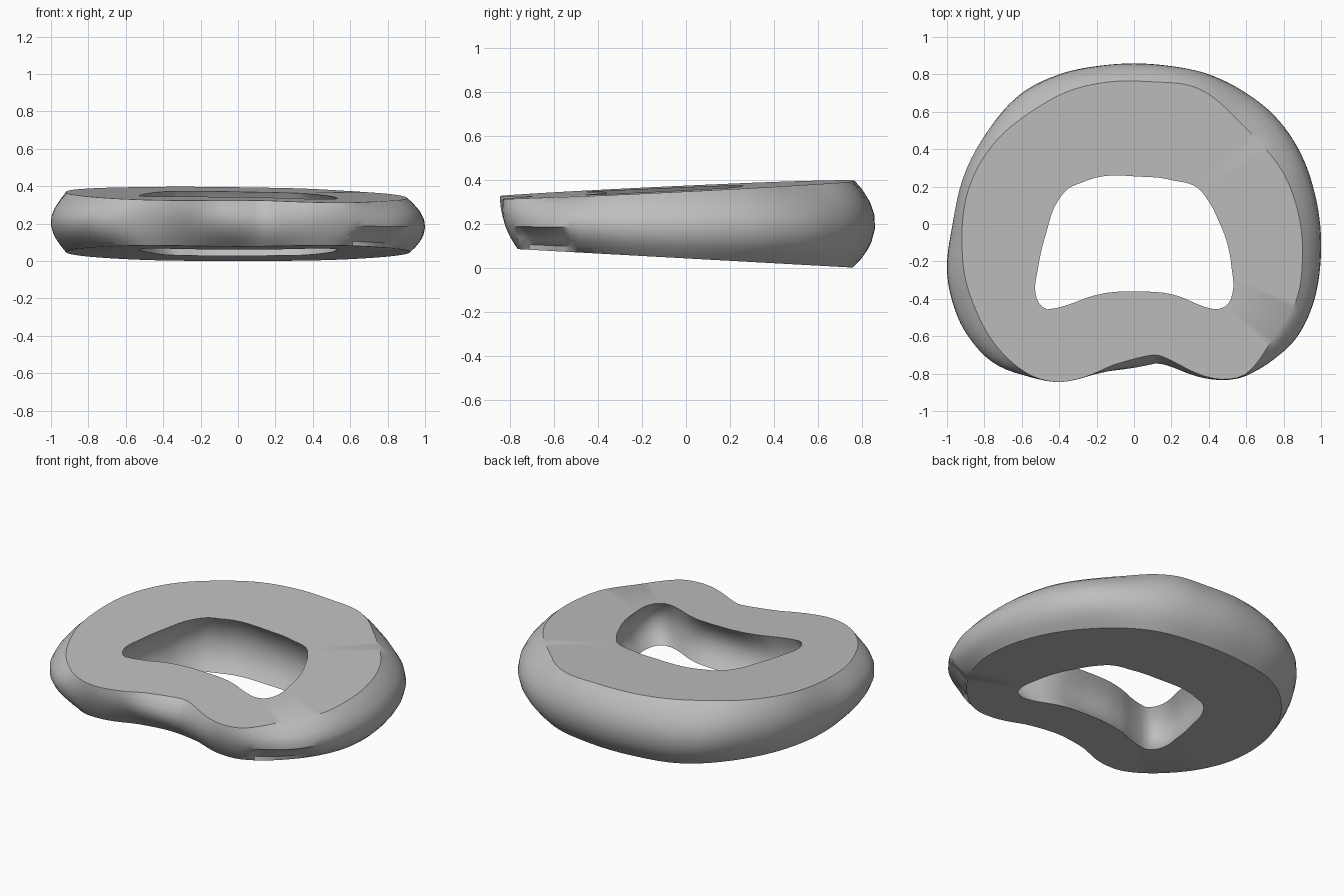
import bpy
import bmesh
from math import atan2, cos, hypot, pi, radians, sin

STEPS = 144
CENTRE_Y = -0.1

cube = bpy.data.objects.get("Cube")
if cube:
    bpy.data.objects.remove(cube, do_unlink=True)

# Outlines, counter-clockwise from the front notch
TOP = [(0.1, -.7), (.2, -.73), (.4, -.82), (.5, -.83), (.6, -.8), (.75, -.6), (.87, -.4),
       (.9, -.2), (.88, .05), (.8, .27), (.66, .45), (.54, .57), (.42, .68), (.3, .74),
       (.1, .76), (-.13, .76), (-.35, .71), (-.55, .6), (-.75, .43), (-.88, .2),
       (-.92, -.1), (-.9, -.3), (-.85, -.45), (-.73, -.66), (-.55, -.81), (-.4, -.845),
       (-.27, -.82), (-.1, -.75)]
WAIST = [(.1, -.745), (.2, -.76), (.35, -.81), (.5, -.82), (.6, -.8), (.75, -.72),
         (.86, -.62), (.95, -.45), (1, -.15), (.97, .15), (.88, .4), (.75, .58),
         (.6, .7), (.4, .8), (.15, .85), (-.15, .85), (-.4, .8), (-.6, .7), (-.78, .5),
         (-.9, .28), (-.97, 0), (-1, -.25), (-.97, -.42), (-.9, -.58), (-.75, -.74),
         (-.55, -.81), (-.4, -.82), (-.2, -.78)]
BASE_HALF = [(.2, -.69), (.4, -.76), (.55, -.75), (.78, -.55), (.9, -.3), (.92, -.1),
             (.86, .2), (.7, .47), (.45, .68), (.15, .75)]
BASE = [(0, -.66)] + BASE_HALF + [(-x, y) for x, y in reversed(BASE_HALF)]
HOLE = [(0, -.36), (.13, -.365), (.25, -.39), (.43, -.455), (.5, -.43), (.53, -.35),
        (.52, -.22), (.46, 0), (.4, .12), (.33, .2), (.2, .235), (0, .255), (-.27, .225),
        (-.35, .19), (-.42, .1), (-.47, -.05), (-.51, -.22), (-.525, -.38), (-.47, -.455),
        (-.38, -.44), (-.24, -.39), (-.12, -.365)]


def smooth_radii(points):
    """Resample an outline to evenly spaced angles with a periodic cubic."""
    polar = sorted((atan2(y - CENTRE_Y, x), hypot(x, y - CENTRE_Y)) for x, y in points)
    n = len(polar)

    def knot(i):
        angle, radius = polar[i % n]
        return angle + 2 * pi * (i // n), radius

    def tangent(i):
        (a, r), (b, s) = knot(i - 1), knot(i + 1)
        return (s - r) / (b - a)

    radii = []
    for step in range(STEPS):
        angle = -pi + 2 * pi * step / STEPS
        i = max(k for k in range(-1, n) if knot(k)[0] <= angle)
        (a, r), (b, s) = knot(i), knot(i + 1)
        w = b - a
        u = (angle - a) / w
        radii.append(r * (1 + 2 * u) * (1 - u) ** 2 + s * u * u * (3 - 2 * u)
                     + w * u * (1 - u) * (tangent(i) * (1 - u) - tangent(i + 1) * u))
    return radii


top, waist, base, hole = map(smooth_radii, (TOP, WAIST, BASE, HOLE))


def outer_radius(step, t):
    """Bulging side wall passing through base, waist and top outlines."""
    m = 0.45
    radius = (base[step] * (t - m) * (t - 1) / m
              + waist[step] * t * (t - 1) / (m * (m - 1))
              + top[step] * t * (t - m) / (1 - m))
    # Small chipped facet low on the front left side
    angle = -pi + 2 * pi * step / STEPS
    if radians(-46) < angle < radians(-25) and 0 < t < 0.4:
        radius *= 0.965
    return radius


def inner_radius(step, t):
    """Hollowed wall of the central opening."""
    return hole[step] + 0.07 * 4 * t * (1 - t)


def add_ring(bm, radius_at, t):
    ring = []
    for step in range(STEPS):
        angle = -pi + 2 * pi * step / STEPS
        radius = radius_at(step, t)
        x, y = radius * cos(angle), CENTRE_Y + radius * sin(angle)
        low = 0.047 - 0.055 * y
        high = 0.364 + 0.047 * y - 0.015 * x
        ring.append(bm.verts.new((x, y, low + (high - low) * t)))
    return ring


# Closed wedge-shaped ring
bm = bmesh.new()
levels = [0, 0.1, 0.2, 0.3, 0.45, 0.6, 0.75, 0.9, 1]
rings = [add_ring(bm, outer_radius, t) for t in levels]
rings += [add_ring(bm, inner_radius, t) for t in reversed(levels)]
for k, ring in enumerate(rings):
    following = rings[(k + 1) % len(rings)]
    for i in range(STEPS):
        j = (i + 1) % STEPS
        bm.faces.new((ring[i], ring[j], following[j], following[i]))
bmesh.ops.recalc_face_normals(bm, faces=bm.faces)

# Rest the ring exactly on the ground
lowest = min(v.co.z for v in bm.verts)
bmesh.ops.translate(bm, verts=bm.verts, vec=(0, 0, -lowest))
mesh = bpy.data.meshes.new("disc_ring")
bm.to_mesh(mesh)
bm.free()

# Plain grey surface
grey = bpy.data.materials.new("light_grey")
grey.use_nodes = True
colour = (0.52, 0.52, 0.52, 1)
grey.diffuse_color = colour
grey.node_tree.nodes["Principled BSDF"].inputs["Base Color"].default_value = colour
mesh.materials.append(grey)

disc = bpy.data.objects.new("disc_ring", mesh)
bpy.context.collection.objects.link(disc)
bpy.ops.object.select_all(action="DESELECT")
disc.select_set(True)
bpy.context.view_layer.objects.active = disc
bpy.ops.object.shade_smooth_by_angle(angle=radians(35))
